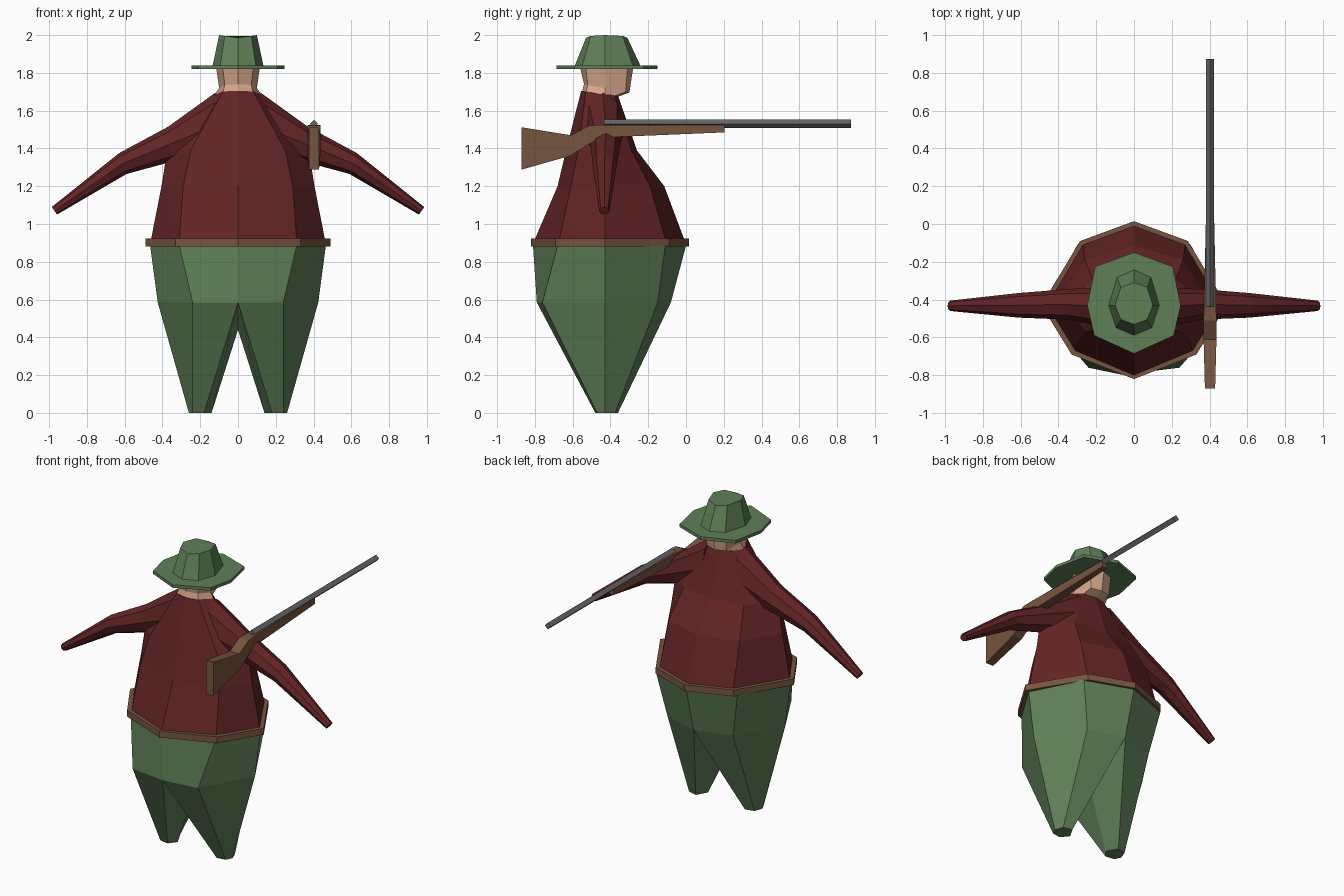
import bpy, bmesh

if "Cube" in bpy.data.objects:
    bpy.data.objects.remove(bpy.data.objects["Cube"])


def material(name, rgb):
    m = bpy.data.materials.new(name)
    m.diffuse_color = (*rgb, 1)
    m.use_nodes = True
    m.node_tree.nodes["Principled BSDF"].inputs["Base Color"].default_value = m.diffuse_color
    return m


GREEN = material("moss_green", (0.115, 0.212, 0.097))
RED = material("dark_red", (0.125, 0.018, 0.019))
BROWN = material("wood_brown", (0.185, 0.090, 0.050))
SKIN = material("skin", (0.66, 0.38, 0.25))
STEEL = material("steel_grey", (0.135, 0.135, 0.142))


def loft(name, rings, mat, cap_start=True, cap_end=True, mirror=False):
    """Bridge closed rings of equal point count into a flat-shaded skin."""
    bm = bmesh.new()
    loops = [[bm.verts.new(p) for p in r] for r in rings]
    n = len(loops[0])
    for a, b in zip(loops, loops[1:]):
        for i in range(n):
            j = (i + 1) % n
            bm.faces.new((a[i], a[j], b[j], b[i]))
    if cap_start:
        bm.faces.new(loops[0][::-1])
    if cap_end:
        bm.faces.new(loops[-1])
    bmesh.ops.recalc_face_normals(bm, faces=bm.faces)
    mesh = bpy.data.meshes.new(name)
    bm.to_mesh(mesh)
    bm.free()
    mesh.materials.append(mat)
    ob = bpy.data.objects.new(name, mesh)
    bpy.context.collection.objects.link(ob)
    if mirror:
        ob.modifiers.new("mirror", 'MIRROR')
    return ob


def ring(yf, diag_f, side, diag_b, yb, zf, zb=None):
    """Eight-sided ring, symmetric in x; height runs from zf (front) to zb (back)."""
    zb = zf if zb is None else zb
    half = [(0, yf), diag_f, (side, -0.43), diag_b, (0, yb)]
    pts = half + [(-x, y) for x, y in half[3:0:-1]]
    return [(x, y, zf + (zb - zf) * (yf - y) / (yf - yb)) for x, y in pts]


# Trousers: upper part, then a tapering leg mirrored to the other side
loft("trousers_top", [
    ring(0.0, (0.30, -0.11), 0.465, (0.31, -0.68), -0.81, 0.885),
    ring(-0.08, (0.24, -0.15), 0.425, (0.24, -0.76), -0.79, 0.585),
], GREEN, cap_end=False)
thigh = [(0, -0.08, 0.585), (0.24, -0.15, 0.585), (0.425, -0.43, 0.585),
         (0.24, -0.76, 0.585), (0, -0.79, 0.585), (0, -0.43, 0.44)]
foot = [(0.18, -0.36, 0), (0.24, -0.375, 0), (0.26, -0.43, 0),
        (0.24, -0.47, 0), (0.18, -0.48, 0), (0.14, -0.43, 0)]
loft("legs", [thigh, foot], GREEN, cap_start=False, mirror=True)

# Belt
belt = (0.015, (0.285, -0.09), 0.49, (0.33, -0.69), -0.82)
loft("belt", [ring(*belt, 0.88), ring(*belt, 0.922)], BROWN)

# Shirt body
loft("shirt", [
    ring(-0.01, (0.27, -0.11), 0.46, (0.31, -0.67), -0.80, 0.92),
    ring(-0.115, (0.26, -0.19), 0.405, (0.29, -0.61), -0.68, 1.20),
    ring(-0.26, (0.22, -0.29), 0.375, (0.25, -0.57), -0.635, 1.39),
    ring(-0.36, (0.08, -0.38), 0.12, (0.08, -0.53), -0.555, 1.68, 1.705),
], RED)


# Sleeves: eight-sided sections along x, mirrored
def section(x, lean, z0, z1, y0, y1):
    zm, ym = (z0 + z1) / 2, (y0 + y1) / 2
    h, w = (z1 - z0) / 2, (y1 - y0) / 2
    dirs = [(1, 0), (.7, .7), (0, 1), (-.7, .7), (-1, 0), (-.7, -.7), (0, -1), (.7, -.7)]
    return [(x + lean * u, ym + w * v, zm + h * u) for u, v in dirs]


loft("sleeves", [
    section(0.11, 0.01, 1.36, 1.695, -0.55, -0.33),
    section(0.36, 0.01, 1.33, 1.515, -0.505, -0.345),
    section(0.61, 0.02, 1.265, 1.375, -0.495, -0.365),
    section(0.972, 0.014, 1.05, 1.09, -0.46, -0.405),
], RED, mirror=True)

# Head with neck and jaw
loft("head", [
    ring(-0.36, (0.08, -0.38), 0.125, (0.08, -0.53), -0.55, 1.675, 1.70),
    ring(-0.30, (0.07, -0.32), 0.10, (0.07, -0.52), -0.54, 1.695, 1.74),
    ring(-0.28, (0.08, -0.31), 0.115, (0.08, -0.53), -0.56, 1.825),
], SKIN)

# Hat brim and crown
brim = (-0.15, (0.205, -0.225), 0.247, (0.21, -0.59), -0.685)
loft("hat_brim", [ring(*brim, 1.82), ring(*brim, 1.84)], GREEN)
crown_top = [(x, y, 1.985 + 0.15 * abs(x)) for x, y, z in
             ring(-0.31, (0.07, -0.335), 0.10, (0.07, -0.505), -0.53, 0)]
loft("hat_crown", [
    ring(-0.24, (0.09, -0.28), 0.135, (0.095, -0.55), -0.59, 1.835),
    crown_top,
], GREEN)

# Gun stock: stations along y as (y, bottom, top, half width)
GX = 0.402
stations = [(-0.87, 1.288, 1.512, 0.027), (-0.61, 1.362, 1.47, 0.034),
            (-0.51, 1.425, 1.522, 0.034), (-0.435, 1.466, 1.525, 0.032),
            (-0.39, 1.46, 1.525, 0.031), (0.205, 1.485, 1.525, 0.018)]
loft("gun_stock", [[(GX - w, y, b), (GX + w, y, b), (GX + w, y, t), (GX - w, y, t)]
                   for y, b, t, w in stations], BROWN)

# Gun barrel: diamond section
loft("gun_barrel", [[(GX, y, 1.552), (GX + 0.022, y, 1.53), (GX, y, 1.508), (GX - 0.022, y, 1.53)]
                    for y in (-0.435, 0.873)], STEEL)
